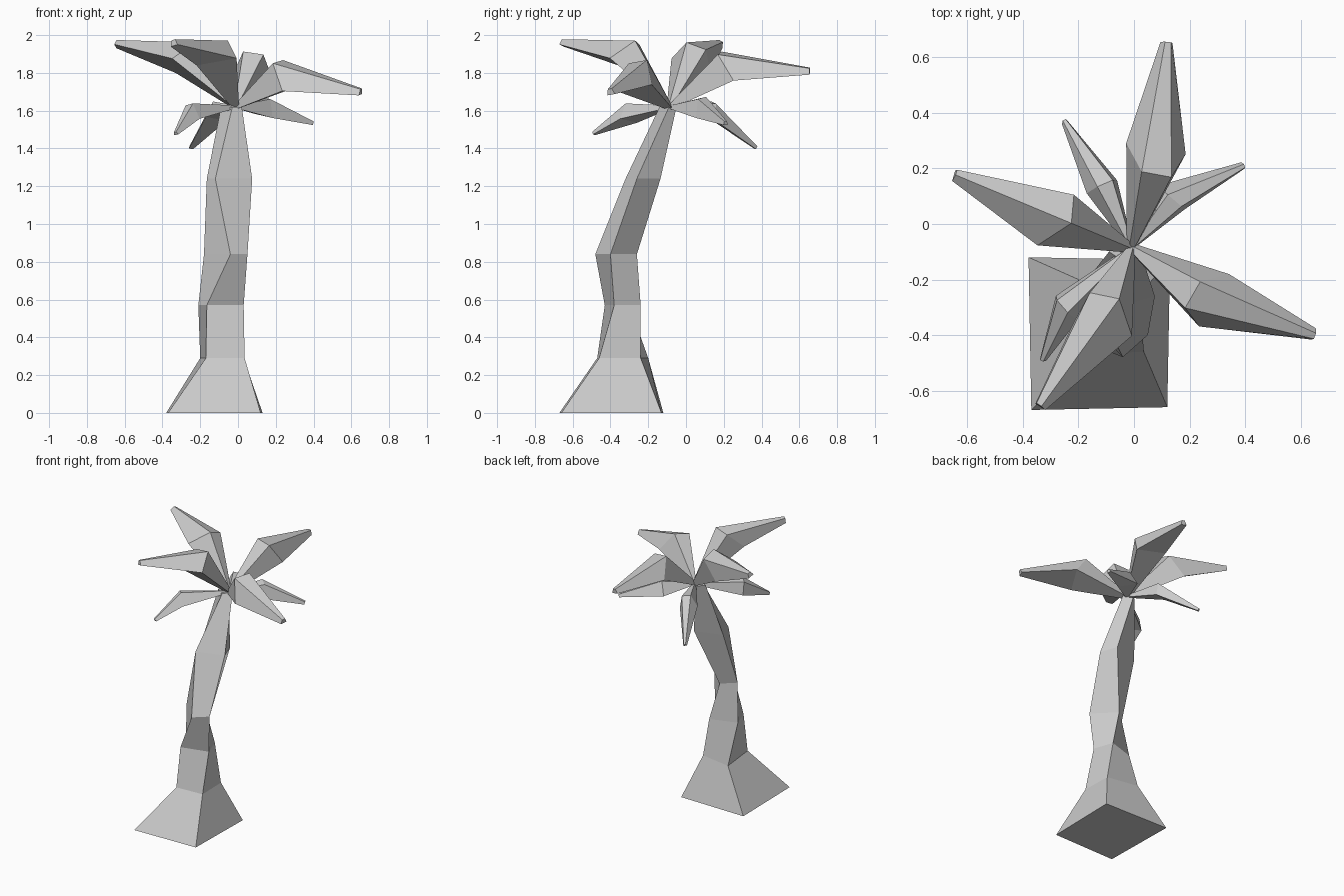
import bpy
from math import radians
from mathutils import Vector, Quaternion

if "Cube" in bpy.data.objects:
    bpy.data.objects.remove(bpy.data.objects["Cube"])


def loft(name, rings):
    """Skin a stack of four-cornered rings and cap both ends."""
    verts = [tuple(v) for ring in rings for v in ring]
    n = len(rings)
    faces = [(3, 2, 1, 0), tuple(range(4 * n - 4, 4 * n))]
    for r in range(n - 1):
        for i in range(4):
            j = (i + 1) % 4
            faces.append((4 * r + i, 4 * r + j, 4 * r + 4 + j, 4 * r + 4 + i))
    mesh = bpy.data.meshes.new(name)
    mesh.from_pydata(verts, [], faces)
    obj = bpy.data.objects.new(name, mesh)
    bpy.context.collection.objects.link(obj)
    return obj


# Trunk: twisting four-sided rings (front, right, back, left corners) by height
trunk = [
    (0.00, (-0.37, -0.67), (0.12, -0.66), (0.13, -0.13), (-0.38, -0.12)),
    (0.29, (-0.17, -0.47), (0.035, -0.46), (0.03, -0.24), (-0.20, -0.20)),
    (0.57, (-0.165, -0.43), (0.03, -0.38), (-0.02, -0.24), (-0.21, -0.30)),
    (0.84, (-0.04, -0.48), (0.05, -0.40), (-0.09, -0.26), (-0.18, -0.34)),
    (1.24, (-0.12, -0.32), (0.075, -0.26), (0.03, -0.135), (-0.165, -0.195)),
    (1.62, (-0.03, -0.14), (0.02, -0.09), (-0.04, -0.05), (-0.09, -0.10)),
]
loft("trunk", [[(x, y, z) for x, y in pts] for z, *pts in trunk])

# Leaves: trapezoid section, thin at the crown, widest at the bend, narrow tip
CROWN = Vector((-0.01, -0.085, 1.62))
SECTION = [(-0.11, -0.08), (0.11, -0.08), (0.055, 0.08), (-0.055, 0.08)]


def section(centre, direction, roll, size):
    n = direction.normalized()
    side = n.cross(Vector((0, 0, 1))).normalized()
    up = side.cross(n)
    turn = Quaternion(n, radians(roll))
    return [centre + turn @ (side * a + up * b) * size for a, b in SECTION]


def leaf(name, mid, tip, size, roll=10):
    mid, tip = Vector(mid), Vector(tip)
    inner, outer = mid - CROWN, tip - mid
    loft(name, [section(CROWN, inner, roll, 0.15 * size),
                section(mid, inner, roll, size),
                section(tip, outer, roll, 0.2 * size)])


# Large upper leaves
leaf("front_leaf", (-0.11, -0.32, 1.91), (-0.34, -0.655, 1.96), 1.0, 15)
leaf("left_leaf", (-0.28, 0.04, 1.89), (-0.645, 0.18, 1.955), 1.0, 28)
leaf("right_leaf", (0.25, -0.265, 1.79), (0.65, -0.40, 1.70), 1.0)
leaf("back_leaf", (0.08, 0.225, 1.84), (0.12, 0.655, 1.81), 1.0)

# Small drooping leaves
leaf("small_front_leaf", (-0.25, -0.30, 1.59), (-0.33, -0.49, 1.48), 0.55)
leaf("small_back_leaf", (-0.11, 0.14, 1.60), (-0.25, 0.37, 1.405), 0.55)
leaf("small_right_leaf", (0.14, 0.09, 1.62), (0.395, 0.21, 1.535), 0.6)
